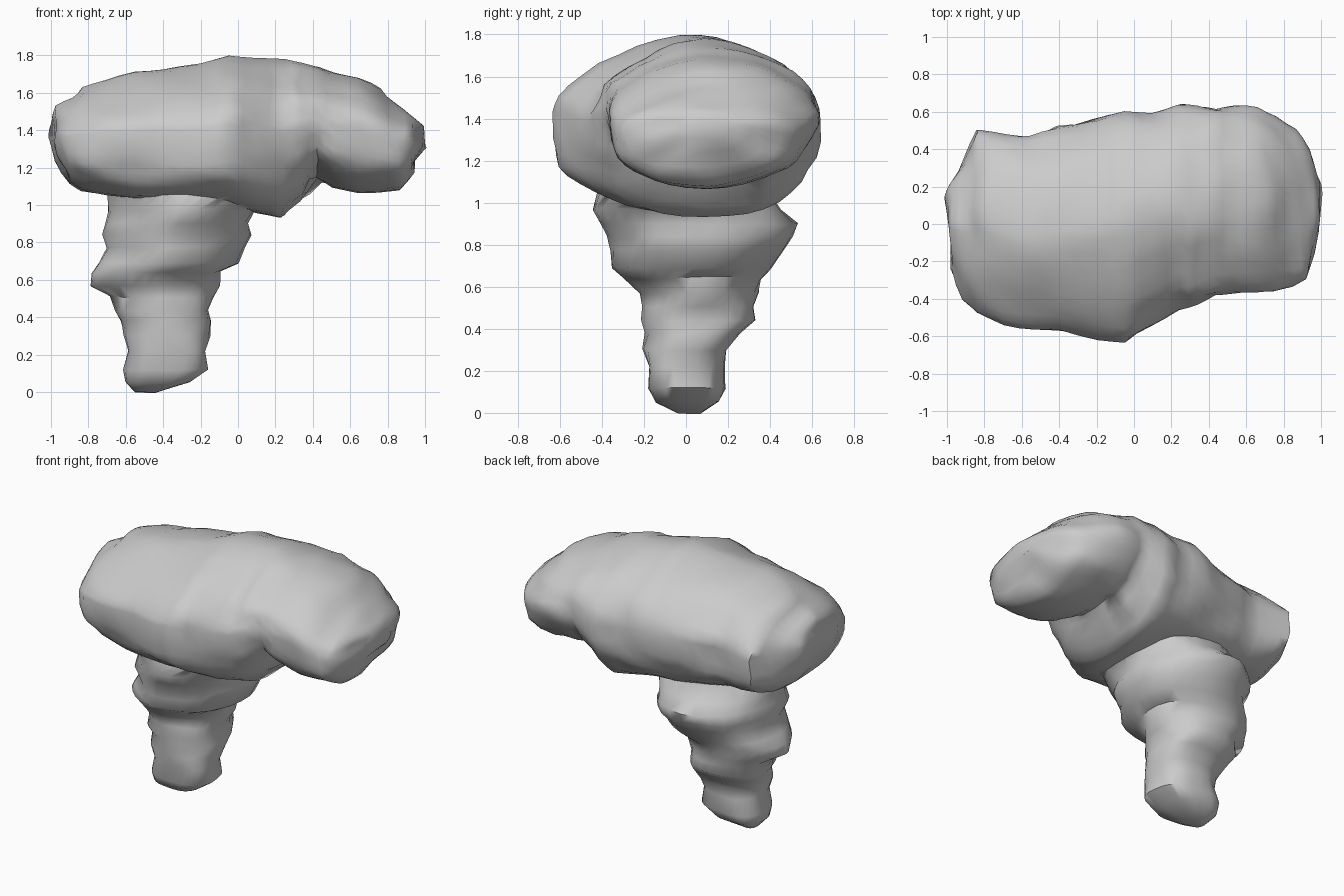
import bpy, bmesh
from math import cos, sin, tau
from mathutils import Vector, noise


def power(v, e):
    return (abs(v) ** e) * (1 if v >= 0 else -1)


def rough(p, amount):
    # horizontally layered weathering
    n = noise.noise_vector(Vector((p.x * 4, p.y * 4, p.z * 10)))
    return p + Vector((n.x, n.y, n.z * 0.5)) * amount


def densify(rows):
    # add a half-way section between each pair
    out = []
    for a, b in zip(rows, rows[1:]):
        out += [a, tuple((u + v) / 2 for u, v in zip(a, b))]
    return out + [rows[-1]]


def loft(name, rings, amount):
    bm = bmesh.new()
    loops = [[bm.verts.new(rough(p, amount)) for p in r] for r in rings]
    for a, b in zip(loops, loops[1:]):
        for i in range(len(a)):
            j = (i + 1) % len(a)
            bm.faces.new((a[i], a[j], b[j], b[i]))
    bm.faces.new(loops[0])
    bm.faces.new(loops[-1])
    bmesh.ops.recalc_face_normals(bm, faces=bm.faces)
    me = bpy.data.meshes.new(name)
    bm.to_mesh(me)
    bm.free()
    ob = bpy.data.objects.new(name, me)
    bpy.context.collection.objects.link(ob)
    return ob


# tapering column: z, x min, x max, y min, y max
STEM = [
    (0.00, -0.55, -0.45, -0.05, 0.07), (0.05, -0.60, -0.27, -0.15, 0.16),
    (0.12, -0.60, -0.17, -0.18, 0.20), (0.22, -0.59, -0.17, -0.18, 0.18),
    (0.30, -0.61, -0.14, -0.20, 0.19), (0.38, -0.62, -0.14, -0.18, 0.26),
    (0.44, -0.65, -0.15, -0.19, 0.32), (0.51, -0.70, -0.12, -0.20, 0.33),
    (0.57, -0.79, -0.10, -0.22, 0.34), (0.64, -0.79, -0.09, -0.29, 0.36),
    (0.69, -0.75, 0.01, -0.34, 0.42), (0.77, -0.70, 0.03, -0.36, 0.47),
    (0.84, -0.74, 0.08, -0.38, 0.51), (0.90, -0.70, 0.05, -0.41, 0.52),
    (0.97, -0.69, 0.09, -0.43, 0.46), (1.06, -0.70, 0.16, -0.43, 0.38),
    (1.20, -0.65, 0.16, -0.40, 0.35)]
N = 28
rings = []
for z, x0, x1, y0, y1 in STEM:
    ring = []
    for k in range(N):
        c, s = cos(tau * k / N), sin(tau * k / N)
        e = 0.75 if z < 0.5 else 1.0
        if z > 0.5 and c < 0 and s < 0:
            e = 1.25   # trimmed front left corner
        ring.append(Vector(((x0 + x1) / 2 + (x1 - x0) / 2 * power(c, e),
                            (y0 + y1) / 2 + (y1 - y0) / 2 * power(s, e), z)))
    rings.append(ring)
stem = loft("stone_column", rings, 0.03)

# overhanging cap: x, y min, y max, z min, z max
CAP = [
    (-0.99, -0.10, 0.14, 1.34, 1.48), (-0.97, -0.23, 0.21, 1.24, 1.53),
    (-0.90, -0.41, 0.36, 1.12, 1.57), (-0.83, -0.48, 0.49, 1.08, 1.63),
    (-0.70, -0.53, 0.48, 1.05, 1.67), (-0.55, -0.56, 0.46, 1.03, 1.71),
    (-0.40, -0.58, 0.50, 1.02, 1.73), (-0.20, -0.62, 0.55, 1.01, 1.75),
    (-0.05, -0.64, 0.60, 0.99, 1.80), (0.10, -0.56, 0.61, 0.95, 1.79),
    (0.24, -0.46, 0.64, 0.93, 1.78), (0.33, -0.42, 0.63, 1.02, 1.76),
    (0.43, -0.38, 0.62, 1.14, 1.74), (0.52, -0.37, 0.62, 1.09, 1.71),
    (0.65, -0.37, 0.61, 1.07, 1.68), (0.76, -0.36, 0.58, 1.07, 1.62),
    (0.86, -0.33, 0.51, 1.08, 1.54), (0.93, -0.29, 0.39, 1.17, 1.48),
    (0.99, -0.05, 0.24, 1.30, 1.43)]
N = 40
rings = []
for x, y0, y1, z0, z1 in densify(CAP):
    zm = z0 + (z1 - z0) * 0.54
    ring = []
    for k in range(N):
        c, s = cos(tau * k / N), sin(tau * k / N)
        if s > 0:      # domed top, with a leaner front shoulder
            e = 1.35 if c < 0 and x < 0.25 else 1.08
        elif x < 0.3:  # flat underside on the left, rounded keel in the middle
            e = 0.6 + 0.25 * max(0, min(1, (x + 0.2) / 0.4))
        else:          # right lobe
            e = 0.8 if c < 0 else 0.95
        y = (y0 + y1) / 2 + (y1 - y0) / 2 * power(c, e)
        z = zm + (z1 - zm if s > 0 else zm - z0) * power(s, e)
        if s < 0:      # soften the notch at the back, undercut it in front
            w = max(0, 1 - abs(x - 0.40) / 0.16)
            z += w * -s * (-0.08 if y > 0.3 else 0.06 if y < 0 else 0)
        ring.append(Vector((x, y, z)))
    rings.append(ring)
cap = loft("mushroom_rock", rings, 0.03)

# fuse the column into the cap
union = cap.modifiers.new("fuse", 'BOOLEAN')
union.operation = 'UNION'
union.solver = 'EXACT'
union.object = stem
bpy.context.view_layer.objects.active = cap
cap.select_set(True)
bpy.ops.object.modifier_apply(modifier="fuse")
bpy.data.objects.remove(stem)
bpy.ops.object.shade_smooth_by_angle(angle=1.0)
